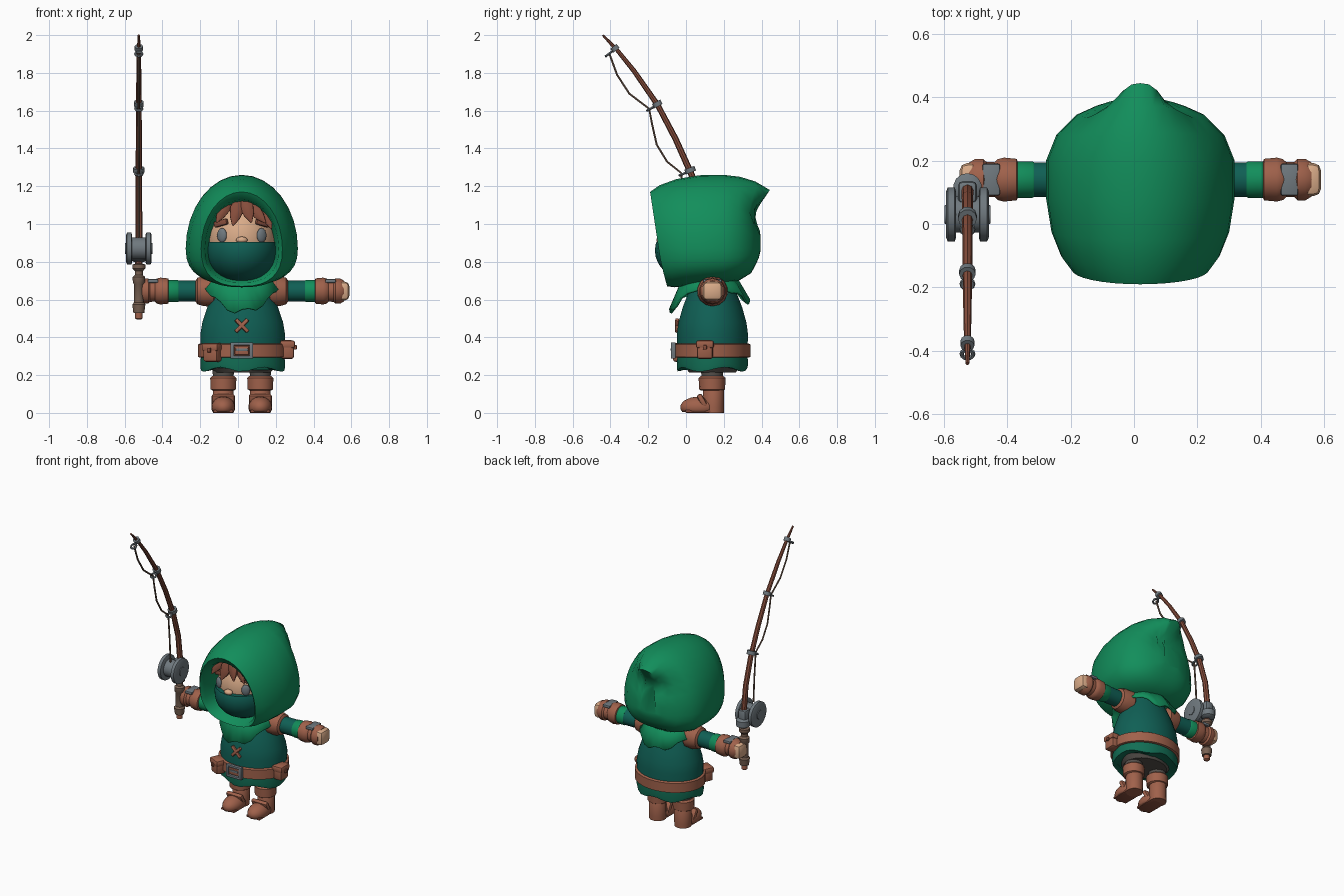
import bpy, bmesh, math
from mathutils import Vector, Matrix

if "Cube" in bpy.data.objects:
    bpy.data.objects.remove(bpy.data.objects["Cube"])

CX, CY = 0.02, 0.14   # centre line of the figure


def material(name, rgb):
    m = bpy.data.materials.new(name)
    m.diffuse_color = (*rgb, 1)
    m.use_nodes = True
    m.node_tree.nodes["Principled BSDF"].inputs["Base Color"].default_value = m.diffuse_color
    return m


GREEN = material("hood green", (0.006, 0.27, 0.105))
TEAL = material("tunic teal", (0.005, 0.115, 0.09))
HEM = material("hem green", (0.006, 0.155, 0.09))
LEATHER = material("leather", (0.35, 0.12, 0.07))
HAIR = material("red brown", (0.24, 0.075, 0.045))
SKIN = material("skin", (0.70, 0.41, 0.25))
METAL = material("steel grey", (0.16, 0.19, 0.21))
CLOTH = material("trouser grey", (0.09, 0.08, 0.07))
GRIP = material("grip brown", (0.19, 0.12, 0.085))


def finish(name, bm, mat, angle=40):
    bmesh.ops.recalc_face_normals(bm, faces=bm.faces)
    me = bpy.data.meshes.new(name)
    bm.to_mesh(me)
    bm.free()
    me.materials.append(mat)
    ob = bpy.data.objects.new(name, me)
    bpy.context.collection.objects.link(ob)
    bpy.context.view_layer.objects.active = ob
    ob.select_set(True)
    bpy.ops.object.shade_smooth_by_angle(angle=math.radians(angle))
    ob.select_set(False)
    return ob


def loft(name, rings, mat, caps=(True, True), angle=40):
    bm = bmesh.new()
    rows = [[bm.verts.new(p) for p in ring] for ring in rings]
    n = len(rows[0])
    for a, b in zip(rows, rows[1:]):
        for i in range(n):
            j = (i + 1) % n
            bm.faces.new((a[i], a[j], b[j], b[i]))
    if caps[0]:
        bm.faces.new(rows[0])
    if caps[1]:
        bm.faces.new(rows[-1])
    return finish(name, bm, mat, angle)


def lathe(name, prof, loc, mat, axis="Z", n=16, sa=1, sb=1, side=1, **kw):
    # profile of (position along axis, radius)
    rings = []
    for t, r in prof:
        ring = []
        for i in range(n):
            a = math.tau * (i + 0.5) / n
            u, v = r * sa * math.cos(a), r * sb * math.sin(a)
            p = (u, v, t) if axis == "Z" else (side * t, u, v)
            ring.append(Vector(loc) + Vector(p))
        rings.append(ring)
    return loft(name, rings, mat, **kw)


def tube(name, x, path, mat, n=8):
    # tube in a plane of constant x, path of (y, z, radius)
    rings = []
    for k, (y, z, r) in enumerate(path):
        p, q = path[max(k - 1, 0)], path[min(k + 1, len(path) - 1)]
        t = Vector((0, q[0] - p[0], q[1] - p[1])).normalized()
        nrm = t.cross(Vector((1, 0, 0)))
        rings.append([Vector((x, y, z)) + r * (math.cos(math.tau * i / n) * Vector((1, 0, 0))
                      + math.sin(math.tau * i / n) * nrm) for i in range(n)])
    return loft(name, rings, mat)


def box(name, loc, size, mat, bevel=0.01, rot=(0, 0, 0)):
    bm = bmesh.new()
    bmesh.ops.create_cube(bm, size=1, matrix=Matrix.Diagonal((*size, 1)))
    if bevel:
        bmesh.ops.bevel(bm, geom=bm.edges[:], offset=bevel, segments=2, affect="EDGES", profile=0.5)
    ob = finish(name, bm, mat)
    ob.location, ob.rotation_euler = loc, rot
    return ob


def ball(name, loc, radii, mat, rot=(0, 0, 0), cut_z=None):
    bm = bmesh.new()
    bmesh.ops.create_uvsphere(bm, u_segments=20, v_segments=14, radius=1)
    bmesh.ops.scale(bm, vec=radii, verts=bm.verts)
    if cut_z is not None:   # keep only the part below the cut
        cut = bmesh.ops.bisect_plane(bm, geom=bm.verts[:] + bm.edges[:] + bm.faces[:],
                                     plane_co=(0, 0, cut_z), plane_no=(0, 0, 1), clear_outer=True)
        bmesh.ops.contextual_create(bm, geom=[e for e in cut["geom_cut"] if isinstance(e, bmesh.types.BMEdge)])
    ob = finish(name, bm, mat)
    ob.location, ob.rotation_euler = loc, rot
    return ob


# hood: rings of (front, lag toward the bottom, half width, top, bottom)
HOOD = [(0.02, .06, .17, 1.09, .72), (-.165, .08, .195, 1.13, .69), (-.19, .09, .215, 1.17, .67),
        (-.14, .08, .25, 1.205, .665), (-.05, .05, .28, 1.238, .67), (.07, .02, .297, 1.258, .675),
        (.2, 0, .297, 1.26, .68), (.28, 0, .265, 1.25, .70), (.345, 0, .20, 1.225, .74),
        (.372, 0, .14, 1.18, .79), (.385, 0, .10, 1.11, .82), (.395, 0, .06, 1.04, .86)]
rings = []
for y0, lag, w, zt, zb in HOOD:
    ring = []
    for i in range(32):
        a = math.tau * i / 32
        s, c = math.sin(a), math.cos(a)
        p = 1 if c > 0 else 0.8
        x = w * math.copysign(abs(s) ** p, s)
        z = 0.87 + ((zt - 0.87) * c if c > 0 else -(0.87 - zb) * abs(c) ** p)
        y = y0 + lag * (1 - c) / 2
        if y0 > 0.25:   # pointed tail with a dip below it
            y += 0.075 * math.exp(-(x / .09) ** 2 - ((z - 1.17) / .05) ** 2)
            y -= 0.045 * math.exp(-(x / .15) ** 2 - ((z - 1.04) / .05) ** 2)
        ring.append((CX + x, y, z))
    rings.append(ring)
loft("hood", rings, GREEN, caps=(False, True), angle=60)

# ragged shoulder cape
rings = []
for k, (r, f) in enumerate([(0.13, 0), (0.17, 0.45), (0.215, 1)]):
    ring = []
    for i in range(32):
        a = math.tau * i / 32
        s = math.sin(a)
        low = 0.67 - (0.14 if s < 0 else 0.09) * s * s + (0.02 if i % 4 < 2 else -0.005) * abs(s)
        ring.append((CX + r * math.cos(a) * 0.95, 0.125 + r * s, 0.74 + (low - 0.74) * f))
    rings.append(ring)
cape = loft("cape", rings, GREEN, caps=(False, False))
cape.modifiers.new("thickness", "SOLIDIFY").thickness = 0.012

# head, mask and face
ball("head", (CX, 0.08, 0.92), (0.185, 0.205, 0.21), SKIN)
ball("mask", (CX, 0.06, 0.86), (0.19, 0.225, 0.175), TEAL, cut_z=0.045)
ball("nose", (CX, -0.135, 0.915), (0.03, 0.022, 0.018), SKIN)
for s in (-1, 1):
    ball("eye", (CX + s * 0.105, -0.092, 0.94), (0.028, 0.014, 0.038), METAL, (0, 0, s * 0.5))
    box("eyebrow", (CX + s * 0.11, -0.085, 1.005), (0.08, 0.025, 0.032), HAIR, 0.008, (0, s * 0.25, s * 0.5))
# fringe locks
for x, z, tilt, r in [(-.10, 1.07, .5, .035), (-.03, 1.06, .25, .04), (.03, 1.075, -.3, .04),
                      (.08, 1.06, -.7, .035), (.13, 1.04, -.4, .03)]:
    lock = lathe("hair_lock", [(-.075, .004), (-.03, r * .7), (.02, r), (.07, r * .7)], (0, 0, 0), HAIR, n=8, sb=.6)
    lock.location = (CX + x, -0.125 + 2 * x * x, z)
    lock.rotation_euler = (-0.35, tilt, 0)

# tunic, hem and inner cloth
BODY = (CX + 0.005, CY, 0)
lathe("tunic", [(.30, .222), (.42, .225), (.48, .215), (.56, .188), (.64, .15), (.72, .11)],
      BODY, TEAL, n=28, sb=.84)
skirt = lathe("skirt", [(.235, .19), (.23, .222), (.25, .226), (.31, .222)], BODY, HEM, n=28, sb=.84)
for i, v in enumerate(skirt.data.vertices):   # uneven hem
    if v.co.z < 0.26:
        v.co.z += 0.012 * math.sin(5 * math.atan2(v.co.y - CY, v.co.x - CX))
lathe("skirt_underside", [(.215, .15), (.25, .18)], BODY, CLOTH, n=20, sb=.84)

# belt, buckle and pouches
lathe("belt", [(.293, .226), (.296, .237), (.362, .237), (.368, .226)], BODY, LEATHER, n=28, sb=.85)
box("buckle_plate", (CX, -0.065, 0.33), (0.075, 0.02, 0.045), LEATHER, 0.003)
for s in (-1, 1):
    box("buckle_side", (CX + s * 0.05, -0.068, 0.33), (0.02, 0.025, 0.085), METAL, 0.004)
    box("buckle_bar", (CX, -0.068, 0.33 + s * 0.035), (0.12, 0.024, 0.016), METAL, 0.004)
box("buckle_pin", (CX, -0.075, 0.335), (0.065, 0.012, 0.014), METAL, 0.003)
for x, y, z, turn in [(-.135, -.025, .32, -.45), (.262, .10, .335, math.pi / 2)]:
    box("pouch", (x, y, z), (0.085, 0.07, 0.10), LEATHER, 0.015, (0, 0, turn))
    box("pouch_flap", (x, y, z + 0.028), (0.095, 0.08, 0.042), LEATHER, 0.012, (0, 0, turn))
    off = Matrix.Rotation(turn, 3, "Z") @ Vector((0, -0.042, 0.012))
    box("pouch_button", Vector((x, y, z)) + off, (0.02, 0.015, 0.024), HAIR, 0.004, (0, 0, turn))

# crossed chest lacing
for s in (-1, 1):
    box("chest_lace", (CX, -0.047, 0.462), (0.092, 0.02, 0.02), LEATHER, 0.005, (-0.2, s * 0.8, 0))

# legs and boots
for s in (-1, 1):
    x = CX + s * 0.098
    lathe("trouser_leg", [(.16, .055), (.27, .06)], (x, .138, 0), CLOTH, n=14)
    lathe("boot_shaft", [(.0, .055), (.03, .056), (.13, .056), (.14, .05)], (x, .145, 0), LEATHER, n=14)
    lathe("boot_cuff", [(.118, .058), (.125, .069), (.185, .071), (.195, .06)], (x, .138, 0), LEATHER, n=14)
    foot = ball("boot_foot", (x, .068, .03), (0.063, 0.098, 0.056), LEATHER)
    for v in foot.data.vertices:   # flat sole
        v.co.z = max(v.co.z, -0.026)
    box("boot_sole", (x, .075, .008), (0.105, 0.16, 0.016), HAIR, 0.006)
    box("boot_strap", (x, .085, .065), (0.122, 0.03, 0.075), LEATHER, 0.012, (0.5, 0, 0))

# arms
for s in (-1, 1):
    at = (CX, CY, 0.645)
    arm = dict(axis="X", side=s, n=14)
    lathe("shoulder_pad", [(.13, .06), (.15, .082), (.20, .08), (.235, .07), (.245, .055)], at, LEATHER, **arm)
    lathe("sleeve", [(.15, .055), (.37, .056)], at, TEAL, **arm)
    lathe("sleeve_band", [(.335, .056), (.34, .059), (.39, .059), (.40, .05)], at, GREEN, **arm)
    lathe("bracer", [(.385, .055), (.39, .067), (.43, .071), (.45, .066), (.46, .056), (.485, .057),
                     (.495, .067), (.52, .067), (.54, .055)], at, LEATHER, **arm)
    box("hand_plate", (CX + s * .47, CY, .698), (0.055, 0.10, 0.02), METAL, 0.006)
    box("fist", (CX + s * .535, CY, .645), (0.07, 0.105, 0.10), SKIN, 0.025)

# fishing rod
RX = -0.525
lathe("rod_grip", [(.50, .016), (.528, .018), (.53, .03), (.575, .036), (.585, .026), (.68, .026), (.69, .033),
                   (.72, .034), (.73, .022), (.75, .022), (.765, .036), (.785, .036), (.79, .02)],
      (RX, .10, 0), GRIP, n=12)
lathe("rod_butt", [(.495, .013), (.50, .02), (.53, .02)], (RX, .10, 0), LEATHER, n=12)
ROD = [(.10, .74, .019), (.105, .92, .019), (.085, 1.08, .018), (.03, 1.26, .017), (-.055, 1.45, .016),
       (-.15, 1.63, .015), (-.275, 1.81, .013), (-.36, 1.915, .011), (-.44, 2.0, .006)]
tube("rod", RX, ROD, HAIR)

# line guides with small hanging rings
for y, z, ty, tz, r in [(.022, 1.285, -.4, 1, .03), (-.152, 1.635, -.55, 1, .026), (-.376, 1.93, -.75, 1, .022)]:
    t = Vector((ty, tz)).normalized()
    tube("guide_band", RX, [(y - t.x * .013, z - t.y * .013, r), (y + t.x * .013, z + t.y * .013, r)], METAL, 10)
    bpy.ops.mesh.primitive_torus_add(location=(RX, y - t.y * .042, z + t.x * .042 - .005), major_radius=.018,
                                     minor_radius=.007, major_segments=12, minor_segments=6,
                                     rotation=(math.atan2(-t.x, t.y), 0, 0))
    ring = bpy.context.object
    ring.name = "guide_ring"
    ring.data.materials.append(METAL)

# fishing line
LINE = [(.0, .93), (-.01, 1.1), (-.025, 1.27), (-.10, 1.33), (-.155, 1.42), (-.18, 1.53), (-.195, 1.61),
        (-.30, 1.69), (-.365, 1.79), (-.405, 1.9)]
tube("fishing_line", RX, [(y, z, .006) for y, z in LINE], GRIP, 6)

# reel
REEL = (RX, 0.03, 0.87)
lathe("reel_spool", [(-.05, .058), (.05, .058)], REEL, METAL, axis="X", n=18)
for s in (-1, 1):
    lathe("reel_flange", [(.036, .075), (.04, .086), (.062, .086), (.068, .072)], REEL, METAL, axis="X", side=s, n=20)
    lathe("reel_hub", [(.05, .035), (.072, .03)], REEL, METAL, axis="X", side=s, n=12)
box("reel_foot", (RX, .10, .87), (0.06, 0.07, 0.10), METAL, 0.015)
lathe("reel_clamp", [(.80, .03), (.81, .045), (.85, .045), (.86, .03)], (RX, .115, 0), METAL, n=14)
